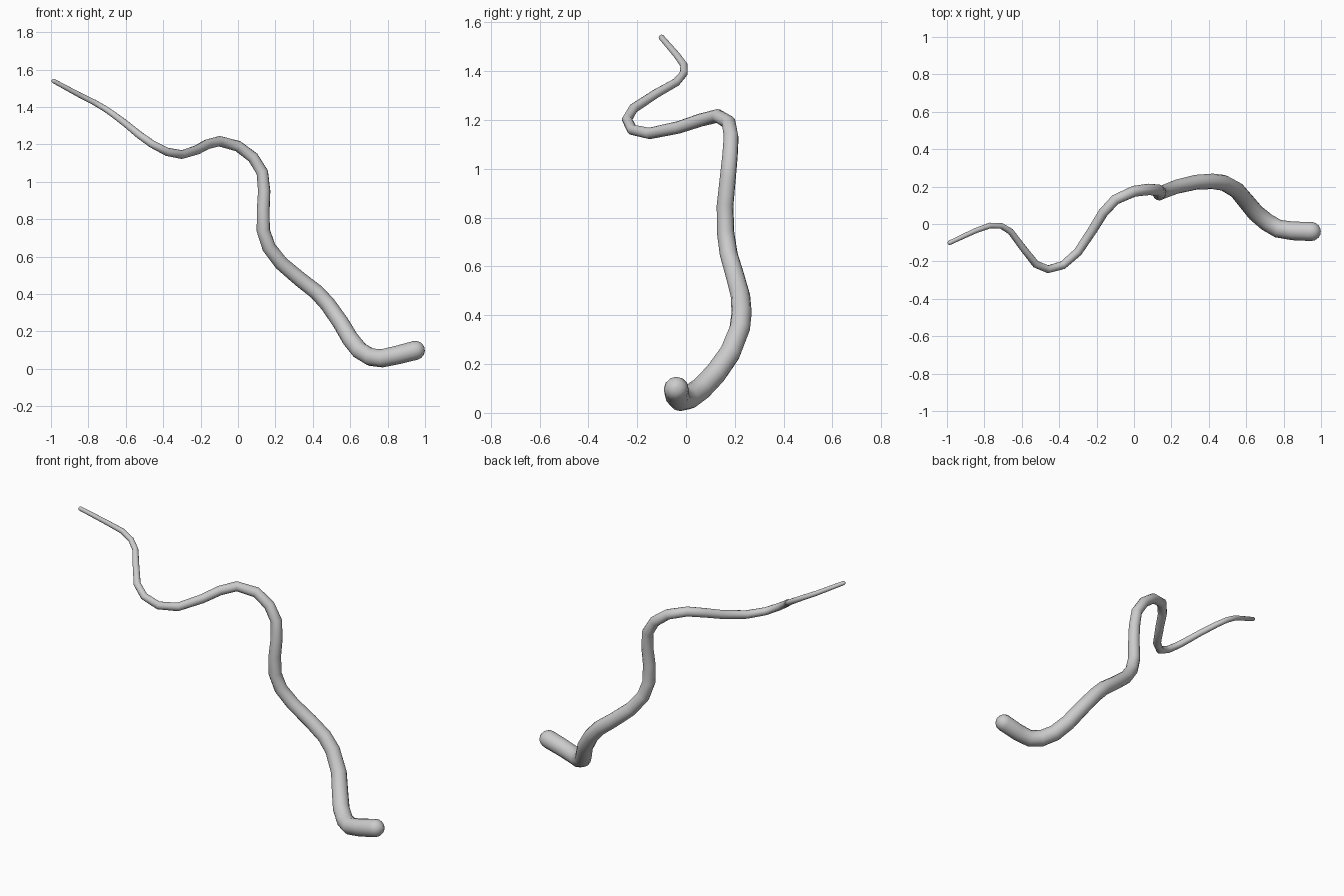
import bpy, math
from mathutils import Vector

if "Cube" in bpy.data.objects:
    bpy.data.objects.remove(bpy.data.objects["Cube"])

# Centre line from the thick rounded end to the thin tip
path = [
    (.948, -.04, .098), (.85, -.037, .073), (.77, -.025, .056), (.71, .01, .062),
    (.65, .06, .098), (.60, .12, .16), (.55, .18, .245), (.48, .22, .345),
    (.42, .228, .41), (.33, .223, .48), (.23, .2, .565), (.165, .175, .65),
    (.135, .162, .74), (.135, .16, .85), (.14, .17, .95), (.13, .18, 1.05),
    (.08, .185, 1.13), (0, .175, 1.19), (-.10, .13, 1.217), (-.165, .06, 1.2),
    (-.22, -.03, 1.17), (-.30, -.15, 1.145), (-.38, -.22, 1.16),
    (-.46, -.242, 1.202), (-.525, -.215, 1.248), (-.60, -.12, 1.31),
    (-.66, -.04, 1.355), (-.71, -.01, 1.39), (-.77, -.008, 1.425),
    (-.85, -.037, 1.465), (-.985, -.1, 1.538)]
path = [Vector(p) for p in path]
R0, R1 = .051, .012

# Radius tapers evenly with distance along the path
dist = [0.0]
for a, b in zip(path, path[1:]):
    dist.append(dist[-1] + (b - a).length)
pts = [(p, R0 + (R1 - R0) * d / dist[-1]) for p, d in zip(path, dist)]


def dome(end, inner, r):
    """Rings that round off one end, from the rim outwards."""
    d = (end - inner).normalized()
    angles = [math.radians(a) for a in (25, 48, 68, 84)]
    return [(end + d * r * math.sin(a), r * math.cos(a)) for a in angles]


pts = dome(path[0], path[1], R0)[::-1] + pts + dome(path[-1], path[-2], R1)

# Tapered tube
curve = bpy.data.curves.new("tendril", 'CURVE')
curve.dimensions = '3D'
curve.bevel_depth = 1.0
curve.bevel_resolution = 4
curve.use_fill_caps = True
spline = curve.splines.new('POLY')
spline.points.add(len(pts) - 1)
for sp, (p, r) in zip(spline.points, pts):
    sp.co = (*p, 1)
    sp.radius = r
spline.use_smooth = True
obj = bpy.data.objects.new("tendril", curve)
bpy.context.collection.objects.link(obj)

# Real mesh with smooth shading
bpy.context.view_layer.objects.active = obj
obj.select_set(True)
bpy.ops.object.convert(target='MESH')
bpy.ops.object.shade_smooth()
